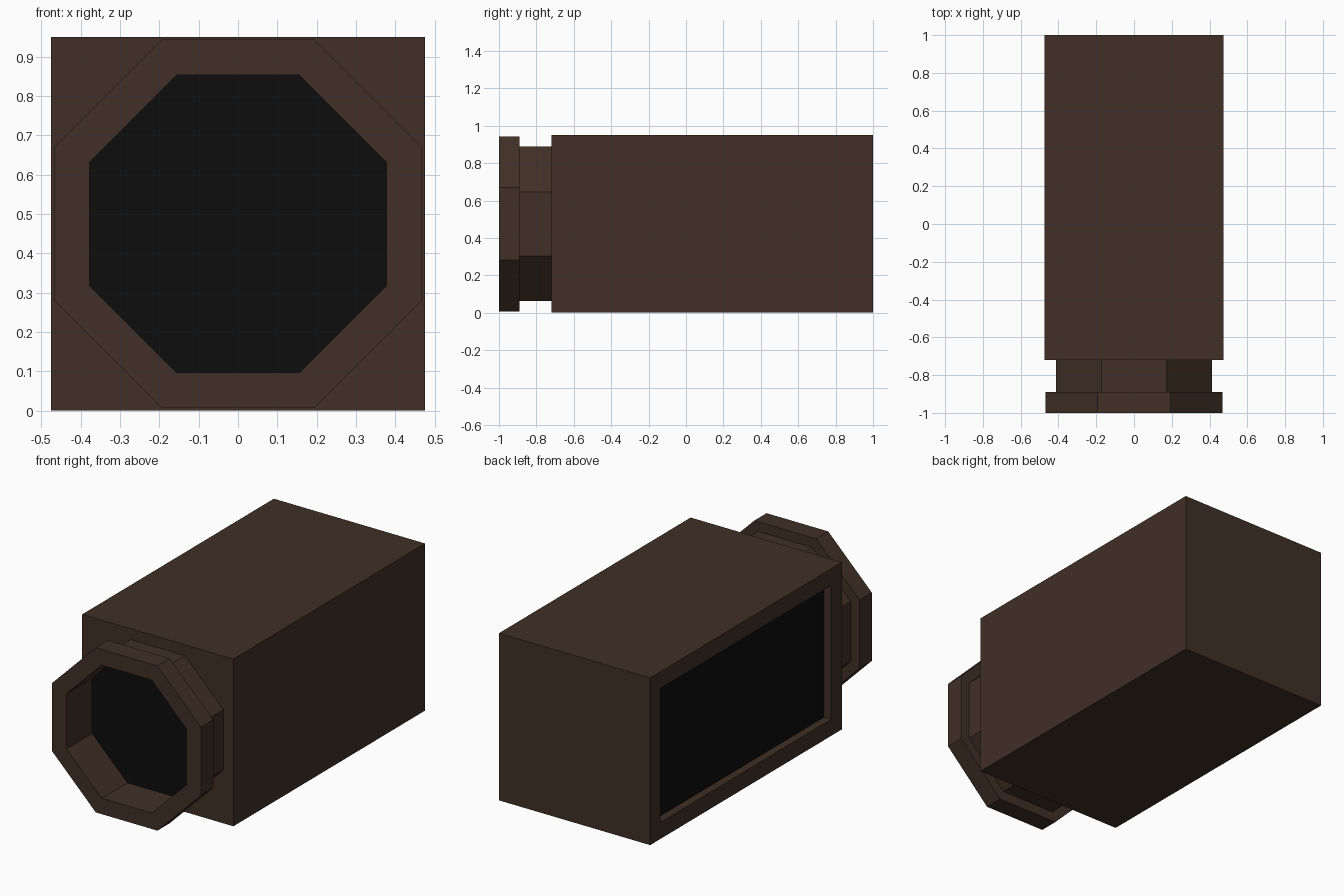
import bpy, bmesh, math
from mathutils import Vector

if "Cube" in bpy.data.objects:
    bpy.data.objects.remove(bpy.data.objects["Cube"])


def material(name, rgb):
    m = bpy.data.materials.new(name)
    m.diffuse_color = (*rgb, 1)
    m.use_nodes = True
    m.node_tree.nodes["Principled BSDF"].inputs["Base Color"].default_value = m.diffuse_color
    return m


BROWN = material("dark brown", (0.052, 0.029, 0.019))
BLACK = material("black glass", (0.004, 0.004, 0.004))
CZ = 0.475  # height of the lens axis


def finish(name, bm):
    mesh = bpy.data.meshes.new(name)
    bm.to_mesh(mesh)
    bm.free()
    mesh.materials.append(BROWN)
    mesh.materials.append(BLACK)
    obj = bpy.data.objects.new(name, mesh)
    bpy.context.collection.objects.link(obj)
    return obj


# Box body with a recessed screen in its left side
bm = bmesh.new()
bmesh.ops.create_cube(bm, size=1)
bmesh.ops.scale(bm, vec=(0.95, 1.72, 0.95), verts=bm.verts)
bmesh.ops.translate(bm, vec=(0, 0.14, CZ), verts=bm.verts)
bm.normal_update()
screen = next(f for f in bm.faces if f.normal.x < -0.9)
bmesh.ops.inset_region(bm, faces=[screen], thickness=0.134)
screen = bmesh.ops.extrude_discrete_faces(bm, faces=[screen])["faces"][0]
bmesh.ops.translate(bm, vec=(0.044, 0, 0), verts=screen.verts)
screen.material_index = 1
finish("body", bm)

# Octagonal lens barrel: (flat-to-axis distance, y) profile, neck to glass
profile = [(0.413, -0.72), (0.413, -0.89), (0.468, -0.89),
           (0.468, -1.0), (0.378, -1.0), (0.378, -0.77)]
SIDES = 8
bm = bmesh.new()
rings = []
for flat, y in profile:
    r = flat / math.cos(math.pi / SIDES)
    angles = [2 * math.pi * (i + 0.5) / SIDES for i in range(SIDES)]
    rings.append([bm.verts.new(Vector((r * math.cos(a), y, CZ + r * math.sin(a))))
                  for a in angles])
for a, b in zip(rings, rings[1:]):
    for i in range(SIDES):
        j = (i + 1) % SIDES
        bm.faces.new((a[i], a[j], b[j], b[i]))
bm.faces.new(rings[0])
glass = bm.faces.new(rings[-1])
glass.material_index = 1
bmesh.ops.recalc_face_normals(bm, faces=bm.faces)
finish("lens_barrel", bm)
